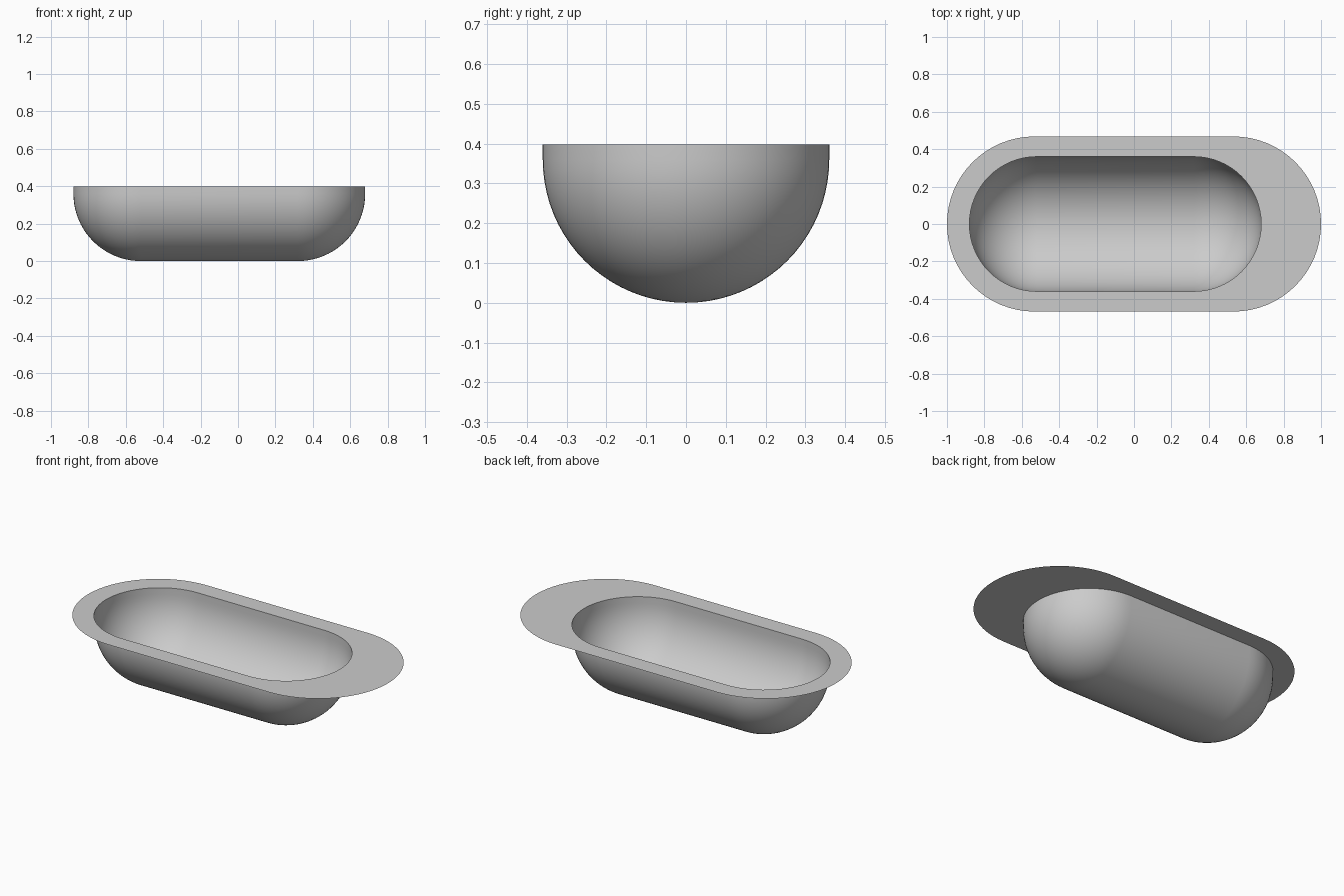
import bpy, bmesh
from math import pi, sin, cos

cube = bpy.data.objects.get("Cube")
if cube:
    bpy.data.objects.remove(cube, do_unlink=True)

SEGS = 32          # segments per rounded end
RINGS = 20         # rings from wall to bowl bottom
TOP = 0.398
RADIUS = 0.36

gray = bpy.data.materials.new("plain_gray")
gray.use_nodes = True
gray.diffuse_color = (0.6, 0.6, 0.6, 1)
gray.node_tree.nodes["Principled BSDF"].inputs["Base Color"].default_value = (0.6, 0.6, 0.6, 1)


def stadium(bm, cx, half, r, z):
    """Closed loop with two straight sides and two round ends."""
    loop = []
    for side, start in ((1, -pi / 2), (-1, pi / 2)):
        for i in range(SEGS + 1):
            a = start + pi * i / SEGS
            loop.append(bm.verts.new((cx + side * half + r * cos(a), r * sin(a), z)))
    return loop


def bridge(bm, a, b):
    for i in range(len(a)):
        j = (i + 1) % len(a)
        bm.faces.new((a[i], a[j], b[j], b[i]))


def finish(name, bm):
    bmesh.ops.remove_doubles(bm, verts=bm.verts[:], dist=0.0001)
    mesh = bpy.data.meshes.new(name)
    bm.to_mesh(mesh)
    bm.free()
    mesh.materials.append(gray)
    obj = bpy.data.objects.new(name, mesh)
    bpy.context.collection.objects.link(obj)
    return obj


# Flat rim sheet around the off-centre opening
bm = bmesh.new()
bridge(bm, stadium(bm, 0, 0.532, 0.468, TOP), stadium(bm, -0.1, 0.42, RADIUS, TOP))
finish("rim", bm)

# Thin bowl: short upright wall, then a round-bottomed trough
bm = bmesh.new()
loops = [stadium(bm, -0.1, 0.42, RADIUS, TOP)]
for k in range(RINGS + 1):
    a = pi / 2 * k / RINGS
    loops.append(stadium(bm, -0.1, 0.42, RADIUS * cos(a), RADIUS * (1 - sin(a))))
for upper, lower in zip(loops, loops[1:]):
    bridge(bm, upper, lower)
bowl = finish("bowl", bm)

bpy.ops.object.select_all(action='DESELECT')
bowl.select_set(True)
bpy.context.view_layer.objects.active = bowl
bpy.ops.object.shade_smooth_by_angle()
